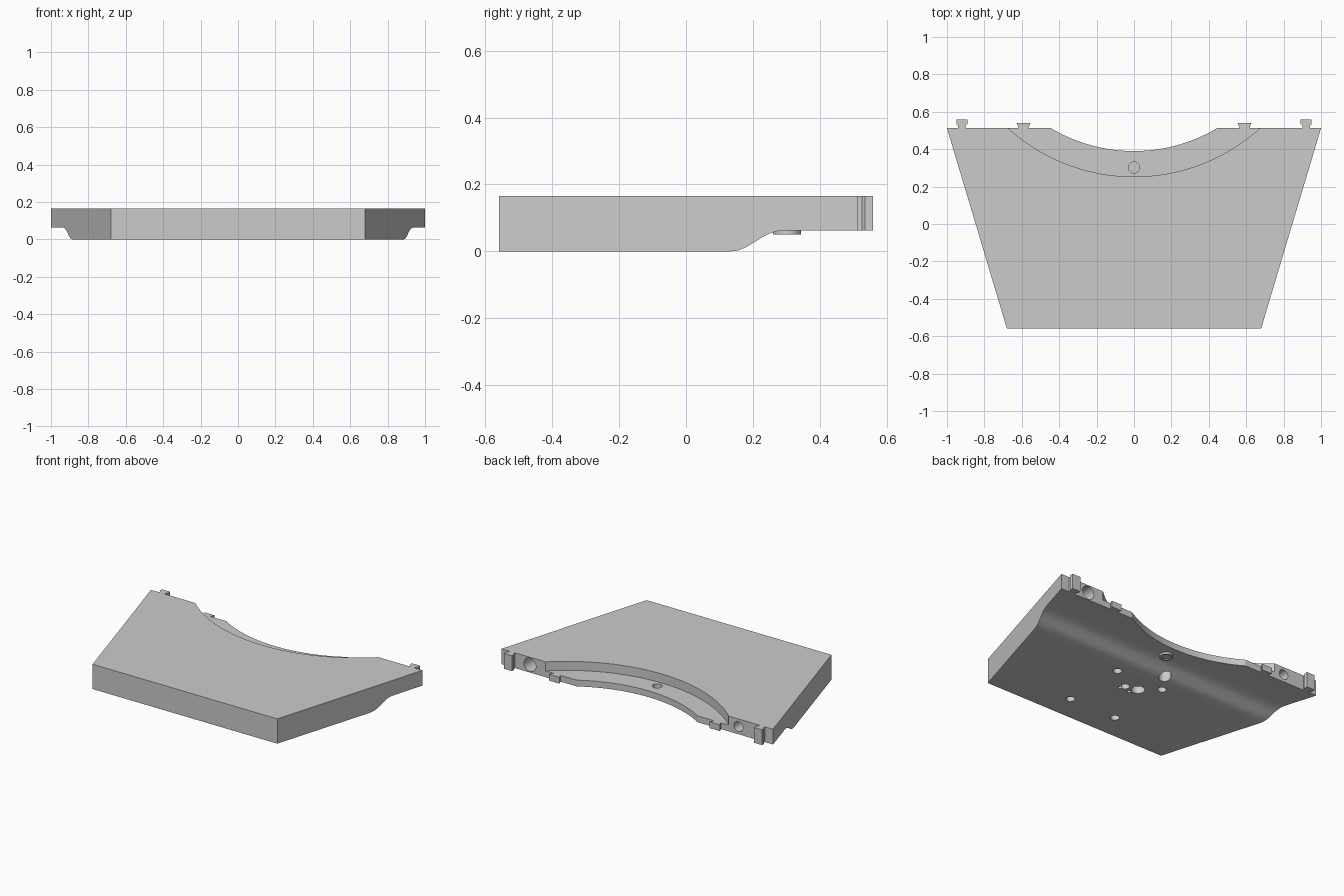
import bpy
import bmesh
from math import sin, cos, asin, pi, radians
from mathutils import Vector

if "Cube" in bpy.data.objects:
    bpy.data.objects.remove(bpy.data.objects["Cube"], do_unlink=True)

TOP, LEDGE, THIN = 0.165, 0.105, 0.063    # heights of top, ledge and raised underside
FRONT, BACK = -0.558, 0.513
ARC_Y = 1.256                             # centre of the two concentric arcs

grey = bpy.data.materials.new("plain grey")
grey.use_nodes = True
colour = (0.6, 0.6, 0.6, 1)
grey.diffuse_color = colour
grey.node_tree.nodes["Principled BSDF"].inputs["Base Color"].default_value = colour


def prism(name, points, offset):
    """Closed outline of 3D points swept along an offset."""
    bm = bmesh.new()
    face = bm.faces.new([bm.verts.new(p) for p in points])
    swept = bmesh.ops.extrude_face_region(bm, geom=[face])["geom"]
    verts = [v for v in swept if isinstance(v, bmesh.types.BMVert)]
    bmesh.ops.translate(bm, verts=verts, vec=Vector(offset))
    bmesh.ops.recalc_face_normals(bm, faces=bm.faces)
    mesh = bpy.data.meshes.new(name)
    bm.to_mesh(mesh)
    bm.free()
    mesh.materials.append(grey)
    obj = bpy.data.objects.new(name, mesh)
    bpy.context.collection.objects.link(obj)
    return obj


def upright(name, outline, low, high):
    return prism(name, [(x, y, low) for x, y in outline], (0, 0, high - low))


def circle(x, y, r, n=40):
    return [(x + r * cos(2 * pi * i / n), y + r * sin(2 * pi * i / n)) for i in range(n)]


def combine(target, tool, operation):
    mod = target.modifiers.new(operation, 'BOOLEAN')
    mod.operation, mod.object, mod.solver = operation, tool, 'EXACT'
    bpy.context.view_layer.objects.active = target
    bpy.ops.object.modifier_apply(modifier=mod.name)
    bpy.data.objects.remove(tool, do_unlink=True)


def finish(obj):
    bpy.ops.object.select_all(action='DESELECT')
    obj.select_set(True)
    bpy.context.view_layer.objects.active = obj
    bpy.ops.object.shade_smooth_by_angle(angle=radians(25))


# Slab: side profile with a curved step, trimmed to a tapered outline
step = [(0.13, 0), (0.155, 0.003), (0.18, 0.013), (0.205, 0.028), (0.23, 0.044),
        (0.255, 0.056), (0.275, 0.061), (0.30, THIN)]
side = [(FRONT, 0)] + step + [(BACK, THIN), (BACK, TOP), (FRONT, TOP)]
slab = prism("slab", [(-1.1, y, z) for y, z in side], (2.2, 0, 0))
outline = [(-0.68, FRONT), (0.68, FRONT), (1, BACK), (-1, BACK)]
combine(slab, upright("taper", outline, -0.1, 0.3), 'INTERSECT')

# Curved notch through the back edge, with a wider ledge above it
for radius, low in ((0.866, -0.1), (1.003, LEDGE)):
    half = asin((ARC_Y - BACK - 0.05) / radius) if radius < 0.5 else 1.0
    arc = [(radius * sin(half * i / 40), ARC_Y - radius * cos(half * i / 40))
           for i in range(-40, 41)]
    combine(slab, upright("arc_cutter", arc, low, 0.3), 'DIFFERENCE')

# Blind holes in the underside: x, y, radius, depth
holes = [(x, y, 0.027, 0.08) for x in (-0.175, 0.175) for y in (0.053, -0.387)]
holes += [(-0.065, -0.04, 0.042, 0.08), (0.02, -0.06, 0.028, 0.08),
          (-0.1, 0.17, 0.038, 0.1), (0.035, -0.09, 0.012, 0.06), (-0.037, -0.09, 0.012, 0.06)]
for x, y, r, depth in holes:
    combine(slab, upright("hole_cutter", circle(x, y, r), -0.1, depth), 'DIFFERENCE')

# Round sockets in the back edge
for x, r, depth in ((0.79, 0.044, 0.25), (-0.745, 0.033, 0.12)):
    ring = [(u, BACK + 0.1, v) for u, v in circle(x, 0.114, r)]
    combine(slab, prism("socket_cutter", ring, (0, -depth - 0.1, 0)), 'DIFFERENCE')

# Blind recess in the ledge
combine(slab, upright("recess_cutter", circle(0, 0.302, 0.03), 0.075, 0.2), 'DIFFERENCE')
finish(slab)

# Round boss below the recess, with a shallow dish
boss = upright("boss", circle(0, 0.302, 0.042), 0.05, THIN + 0.004)
combine(boss, upright("dish_cutter", circle(0, 0.302, 0.03), 0, 0.056), 'DIFFERENCE')
finish(boss)

# Interlocking tabs along the back edge
for side_name, s in (("left", 1), ("right", -1)):
    outer = [(0.9, BACK - 0.005), (0.9, 0.525), (0.89, 0.535), (0.89, 0.558),
             (0.95, 0.558), (0.95, 0.535), (0.94, 0.525), (0.94, BACK - 0.005)]
    inner = [(0.567, BACK - 0.005), (0.553, 0.541), (0.628, 0.541), (0.614, BACK - 0.005)]
    upright(side_name + "_outer_tab", [(s * x, y) for x, y in outer], THIN, TOP)
    upright(side_name + "_inner_tab", [(s * x, y) for x, y in inner], THIN, LEDGE)
